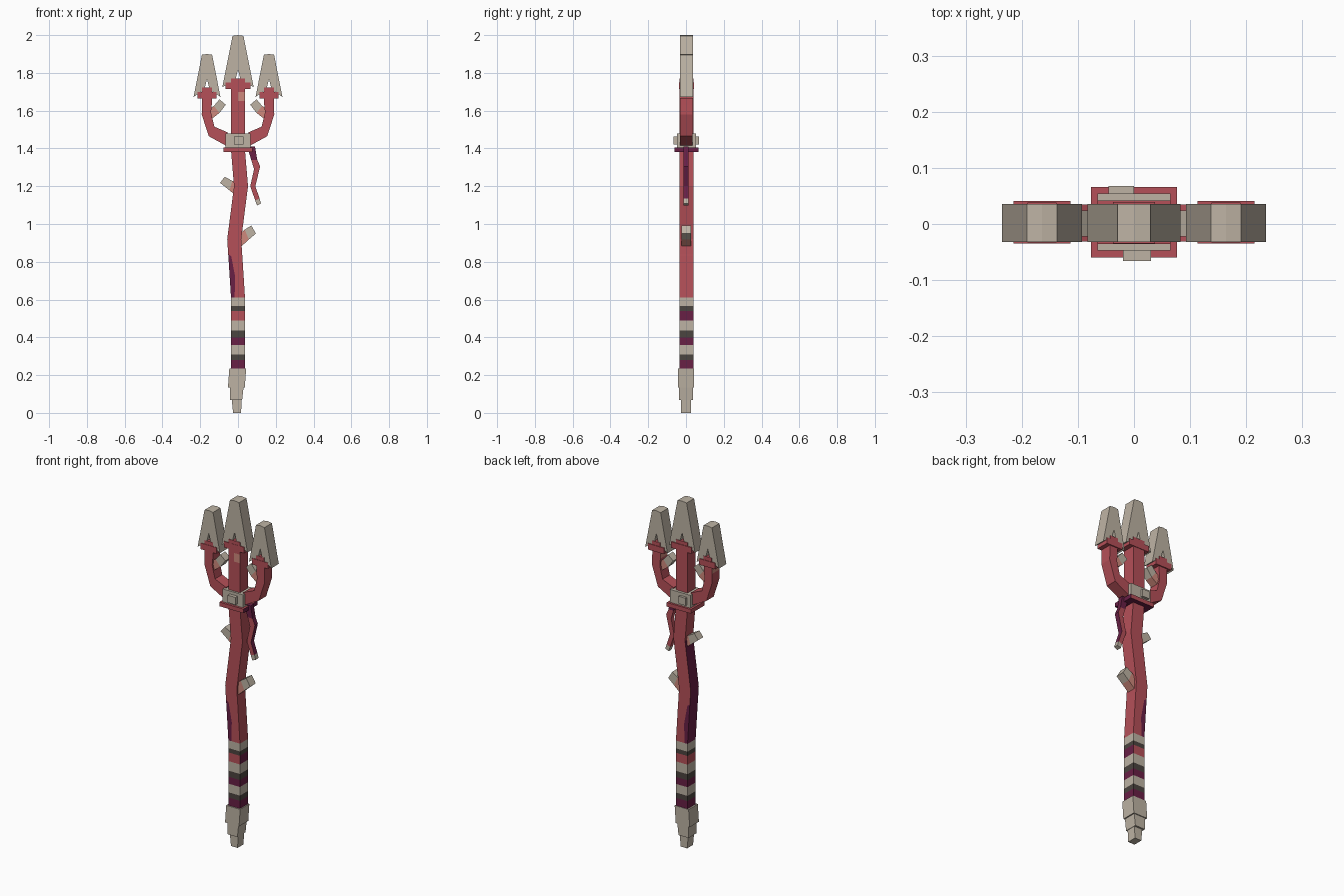
import bpy
import bmesh
from mathutils import Vector

cube = bpy.data.objects.get("Cube")
if cube:
    bpy.data.objects.remove(cube, do_unlink=True)

PALETTE = {
    "bone": (0.51, 0.45, 0.37),
    "dark_brown": (0.07, 0.058, 0.05),
    "red": (0.46, 0.08, 0.098),
    "purple": (0.14, 0.014, 0.06),
    "salmon": (0.62, 0.25, 0.20),
}
NAMES = list(PALETTE)
MATERIALS = []
for label, rgb in PALETTE.items():
    m = bpy.data.materials.new(label)
    m.use_nodes = True
    m.diffuse_color = (*rgb, 1)
    m.node_tree.nodes["Principled BSDF"].inputs["Base Color"].default_value = (*rgb, 1)
    MATERIALS.append(m)


def finish(name, bm, rule):
    """Make an object; rule(face) returns a colour name."""
    bmesh.ops.recalc_face_normals(bm, faces=bm.faces)
    bm.normal_update()
    for f in bm.faces:
        f.material_index = NAMES.index(rule(f) if callable(rule) else rule)
    mesh = bpy.data.meshes.new(name)
    bm.to_mesh(mesh)
    bm.free()
    for m in MATERIALS:
        mesh.materials.append(m)
    obj = bpy.data.objects.new(name, mesh)
    bpy.context.collection.objects.link(obj)


def loft(name, rings, rule):
    """Join rings of 3D points and close both ends."""
    bm = bmesh.new()
    loops = [[bm.verts.new(p) for p in ring] for ring in rings]
    n = len(loops[0])
    for a, b in zip(loops, loops[1:]):
        for i in range(n):
            j = (i + 1) % n
            bm.faces.new((a[i], a[j], b[j], b[i]))
    bm.faces.new(loops[0])
    bm.faces.new(loops[-1])
    finish(name, bm, rule)


def ribbon(name, pairs, y0, y1, rule):
    """Bar cut from a sheet: pairs of (x, z) edge points, between y0 and y1."""
    loft(name, [[(a[0], y0, a[1]), (b[0], y0, b[1]), (b[0], y1, b[1]), (a[0], y1, a[1])]
                for a, b in pairs], rule)


def box(name, x0, x1, y0, y1, z0, z1, rule):
    ribbon(name, [((x0, z0), (x1, z0)), ((x0, z1), (x1, z1))], y0, y1, rule)


def plate(name, outline, y0, y1, rule):
    loft(name, [[(x, y, z) for x, z in outline] for y in (y0, y1)], rule)


def mid(f):
    return f.calc_center_median()


# Shaft: bent square pole; each ring is (z, centre x, position of the front seam)
SHAFT = [(0.23, 0, 0), (0.28, 0, 0), (0.31, 0, 0), (0.36, 0, 0), (0.40, 0, 0),
         (0.435, 0, 0), (0.49, 0, 0), (0.54, 0, 0), (0.565, 0, 0), (0.61, 0, -0.018),
         (0.72, -0.007, -0.008), (0.83, -0.014, -0.022), (0.84, -0.015, -0.036),
         (0.92, -0.02, 0), (1.2, 0.016, 0), (1.39, 0, 0), (1.65, 0, 0), (1.70, 0, 0),
         (1.77, 0, 0)]
BANDS = [(0.28, "purple"), (0.31, "dark_brown"), (0.36, "bone"), (0.40, "purple"),
         (0.435, "dark_brown"), (0.49, "bone"), (0.54, "red"), (0.565, "dark_brown"),
         (0.61, "bone")]
H = 0.037


def shaft_colour(f):
    c, n = mid(f), f.normal
    for top, colour in BANDS:
        if c.z < top:
            return "purple" if colour == "red" and n.x > 0.5 else colour
    seam_left = abs(n.y) > 0.5 and c.x < -0.015
    if c.z < 0.84 and seam_left:
        return "purple"
    if n.x < -0.5 and c.z < 1.2:
        return "purple"
    if 1.65 < c.z < 1.70 and c.x > 0 and n.y < -0.5:
        return "salmon"
    return "red"


rings = []
for z, cx, seam in SHAFT:
    outline = [(-H, -H), (seam, -H), (H, -H), (H, H), (seam, H), (-H, H)]
    rings.append([(cx + x, y + 0.002, z) for x, y in outline])
loft("shaft", rings, shaft_colour)

# Pommel: three stepped, slightly leaning blocks
ribbon("pommel_upper", [((-0.053, 0.135), (0.036, 0.135)), ((-0.046, 0.235), (0.043, 0.235))],
       -0.042, 0.042, "bone")
ribbon("pommel_middle", [((-0.042, 0.068), (0.022, 0.068)), ((-0.042, 0.14), (0.030, 0.14))],
       -0.037, 0.037, "bone")
ribbon("pommel_tip", [((-0.026, 0), (0.016, 0)), ((-0.033, 0.07), (0.020, 0.07))],
       -0.027, 0.027, "bone")

# Collar and clasp at the fork
box("fork_collar", -0.077, 0.077, -0.06, 0.066, 1.382, 1.406,
    lambda f: "purple" if f.normal.x > 0.5 or f.normal.z < -0.5 else "red")
box("clasp", -0.065, 0.065, -0.047, 0.054, 1.402, 1.48, "bone")
box("clasp_stud_front", -0.02, 0.03, -0.066, -0.04, 1.42, 1.463, "bone")
box("clasp_stud_back", -0.045, 0.0, 0.045, 0.068, 1.42, 1.463, "bone")


# Blades: tapering plates with a notch in the base
def blade(name, cx, base_half, top_half, z0, z1, notch_z):
    half = [(0.014, notch_z), (base_half, z0), (top_half, z1 - 0.004)]
    outline = [(0, notch_z + 0.055)] + half + [(0, z1)]
    outline += [(-x, z) for x, z in reversed(half)]
    plate(name, [(cx + x, z) for x, z in outline], -0.032, 0.036, "bone")


blade("centre_blade", 0, 0.083, 0.029, 1.724, 2.0, 1.762)
box("centre_blade_collar", -0.065, 0.065, -0.036, 0.042, 1.715, 1.75, "red")

# Side prongs, mirrored
ARM = [((0.055, 1.485), (0.055, 1.41)), ((0.125, 1.515), (0.155, 1.465)),
       ((0.143, 1.59), (0.192, 1.58)), ((0.139, 1.63), (0.191, 1.63)),
       ((0.137, 1.70), (0.190, 1.70))]
STUB = [((0.165, 1.60), (0.135, 1.56)), ((0.128, 1.625), (0.098, 1.588)),
        ((0.098, 1.66), (0.065, 1.632))]


def stub_colour(root):
    """Salmon near the root, bone at the tip."""
    def rule(f):
        return "salmon" if (mid(f) - Vector((root[0], 0, root[1]))).length < 0.05 else "bone"
    return rule


def arm_colour(f):
    c = mid(f)
    return "salmon" if 1.63 < c.z < 1.69 and f.normal.x < -0.5 else "red"


for side, s in (("left", 1), ("right", -1)):
    def flip(pairs):
        return [tuple((s * x, z) for x, z in pair) for pair in pairs]
    ribbon(side + "_prong_arm", flip(ARM), -0.031, 0.035, arm_colour)
    ribbon(side + "_prong_stub", flip(STUB), -0.022, 0.024, stub_colour((s * 0.14, 1.59)))
    cx = s * 0.164
    box(side + "_blade_collar", cx - 0.051, cx + 0.051, -0.035, 0.041, 1.665, 1.70, "red")
    box(side + "_prong_top", cx - 0.026, cx + 0.026, -0.033, 0.038, 1.69, 1.722, "red")
    blade(side + "_blade", cx, 0.071, 0.027, 1.673, 1.90, 1.712)

# Broken twig stubs on the shaft
ribbon("upper_twig_stub", [((-0.01, 1.15), (0.0, 1.21)), ((-0.045, 1.178), (-0.03, 1.228)),
                           ((-0.095, 1.218), (-0.07, 1.25))],
       -0.022, 0.024, stub_colour((-0.01, 1.18)))
ribbon("lower_twig_stub", [((0.0, 0.94), (0.01, 0.875)), ((0.035, 0.97), (0.058, 0.918)),
                           ((0.07, 0.992), (0.095, 0.95))],
       -0.025, 0.026, stub_colour((0.015, 0.935)))


# Thin hanging twig below the fork
def twig_colour(f):
    z = mid(f).z
    if z < 1.125:
        return "bone"
    return "purple" if z > 1.33 or f.normal.x > 0.4 else "red"


ribbon("hanging_twig", [((0.048, 1.41), (0.09, 1.41)), ((0.070, 1.34), (0.102, 1.34)),
                        ((0.085, 1.29), (0.117, 1.305)), ((0.065, 1.20), (0.092, 1.20)),
                        ((0.091, 1.125), (0.114, 1.135)), ((0.101, 1.098), (0.122, 1.108))],
       -0.013, 0.014, twig_colour)
